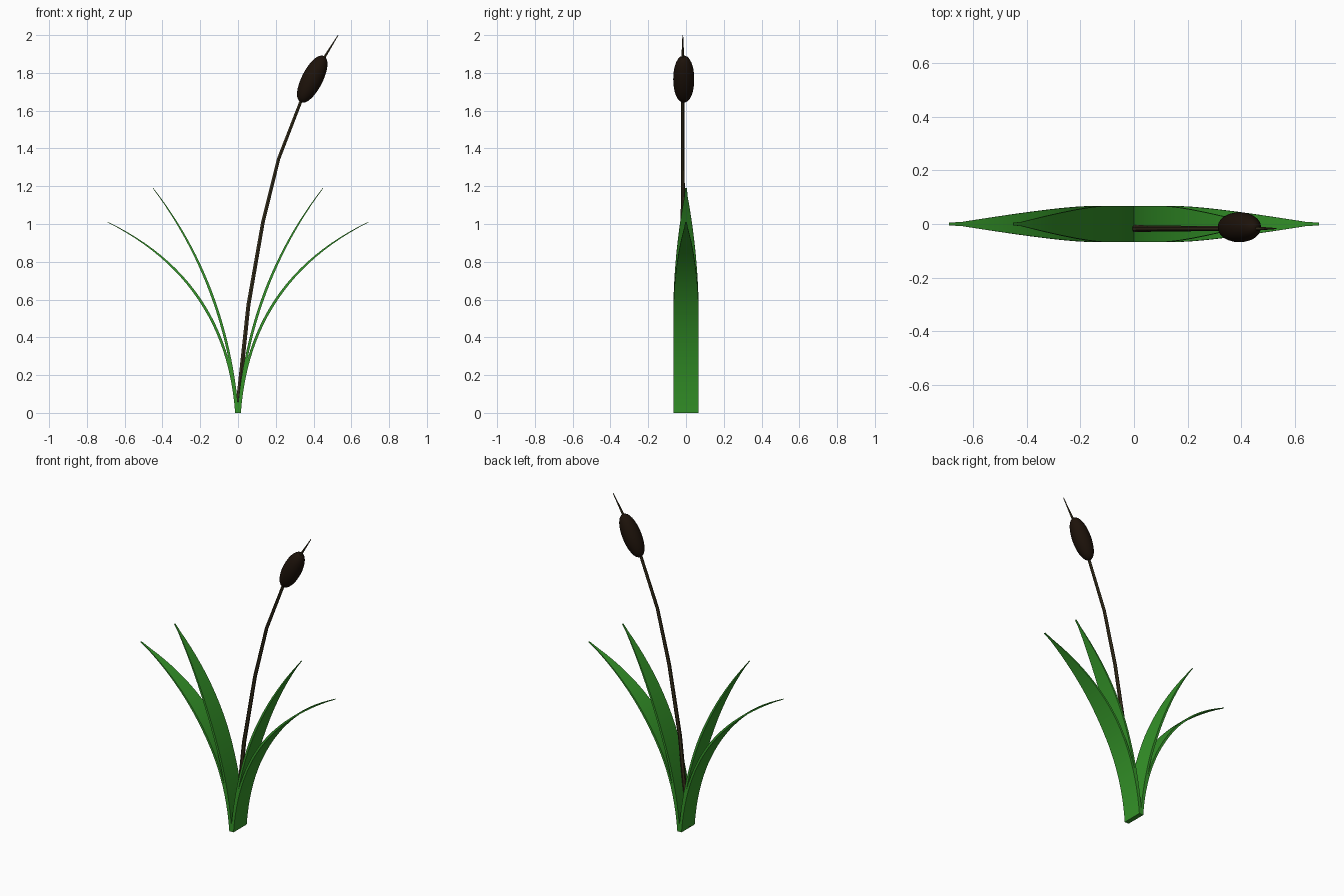
import bpy, bmesh, math
from mathutils import Vector

if "Cube" in bpy.data.objects:
    bpy.data.objects.remove(bpy.data.objects["Cube"])


def material(name, color):
    m = bpy.data.materials.new(name)
    m.diffuse_color = color
    m.use_nodes = True
    m.node_tree.nodes["Principled BSDF"].inputs["Base Color"].default_value = m.diffuse_color
    return m


green = material("leaf_green", (0.035, 0.30, 0.022, 1))
olive = material("stem_brown", (0.04, 0.03, 0.012, 1))
brown = material("head_brown", (0.012, 0.006, 0.003, 1))


def skin(name, rings, mat, angle):
    """Bridge a list of closed rings into a capped tube."""
    bm = bmesh.new()
    loops = [[bm.verts.new(p) for p in ring] for ring in rings]
    n = len(loops[0])
    for a, b in zip(loops, loops[1:]):
        for i in range(n):
            j = (i + 1) % n
            bm.faces.new((a[i], a[j], b[j], b[i]))
    bm.faces.new(loops[0])
    bm.faces.new(loops[-1])
    bmesh.ops.recalc_face_normals(bm, faces=bm.faces)
    mesh = bpy.data.meshes.new(name)
    bm.to_mesh(mesh)
    bm.free()
    obj = bpy.data.objects.new(name, mesh)
    bpy.context.collection.objects.link(obj)
    mesh.materials.append(mat)
    bpy.context.view_layer.objects.active = obj
    obj.select_set(True)
    bpy.ops.object.shade_smooth_by_angle(angle=math.radians(angle))
    obj.select_set(False)
    return obj


def leaf(name, base, bend, tip, side):
    """Thin strap swept along a quadratic arc in the xz plane."""
    p0, p1, p2 = (Vector((side * x, 0, z)) for x, z in (base, bend, tip))
    rings, steps = [], 24
    for k in range(steps + 1):
        t = k / steps
        p = p0 * (1 - t) ** 2 + p1 * 2 * t * (1 - t) + p2 * t * t
        d = ((p1 - p0) * (1 - t) + (p2 - p1) * t).normalized()
        nrm = Vector((d.z, 0, -d.x))
        if k == 0:
            nrm = Vector((1, 0, 0))
        s = 1 - max(0, (t - 0.42) / 0.58) ** 1.75
        w = max(0.067 * s, 0.005)
        h = 0.0015 + 0.0055 * s
        rings.append([p + Vector((0, a * w, 0)) + nrm * b * h
                      for a, b in ((-1, -1), (1, -1), (1, 1), (-1, 1))])
    return skin(name, rings, green, 40)


def tube(name, path, radii, sides, mat, angle=30):
    """Round section swept along a path lying in an xz plane."""
    rings = []
    for k, p in enumerate(path):
        d = (path[min(k + 1, len(path) - 1)] - path[max(k - 1, 0)]).normalized()
        u = Vector((d.z, 0, -d.x))
        v = Vector((0, 1, 0))
        rings.append([p + radii[k] * (u * math.cos(q) + v * math.sin(q))
                      for q in (2 * math.pi * (i + 0.5) / sides for i in range(sides))])
    return skin(name, rings, mat, angle)


# Two mirrored pairs of leaves
for side, label in ((1, "right"), (-1, "left")):
    leaf("outer_leaf_" + label, (0.008, 0), (0.06, 0.70), (0.69, 1.01), side)
    leaf("inner_leaf_" + label, (0.003, 0), (0.06, 0.68), (0.45, 1.19), side)

# Stem, running through the head and out as a spike
Y = -0.017
stem = [(-0.005, 0.003), (0.055, 0.57), (0.132, 1.01), (0.215, 1.345),
        (0.335, 1.655), (0.45, 1.87), (0.53, 2.0)]
tube("stem", [Vector((x, Y, z)) for x, z in stem],
     [0.013, 0.012, 0.011, 0.010, 0.009, 0.008, 0.002], 6, olive)

# Seed head: blunt ellipsoid along the stem
c, axis = Vector((0.393, -0.012, 1.767)), Vector((0.455, 0, 0.89)).normalized()
path, radii = [], []
for k in range(17):
    a = -math.pi / 2 + math.pi * k / 16
    path.append(c + axis * 0.136 * math.sin(a))
    radii.append(max(0.056 * math.cos(a) ** 0.9, 0.006))
tube("seed_head", path, radii, 24, brown, 60)
